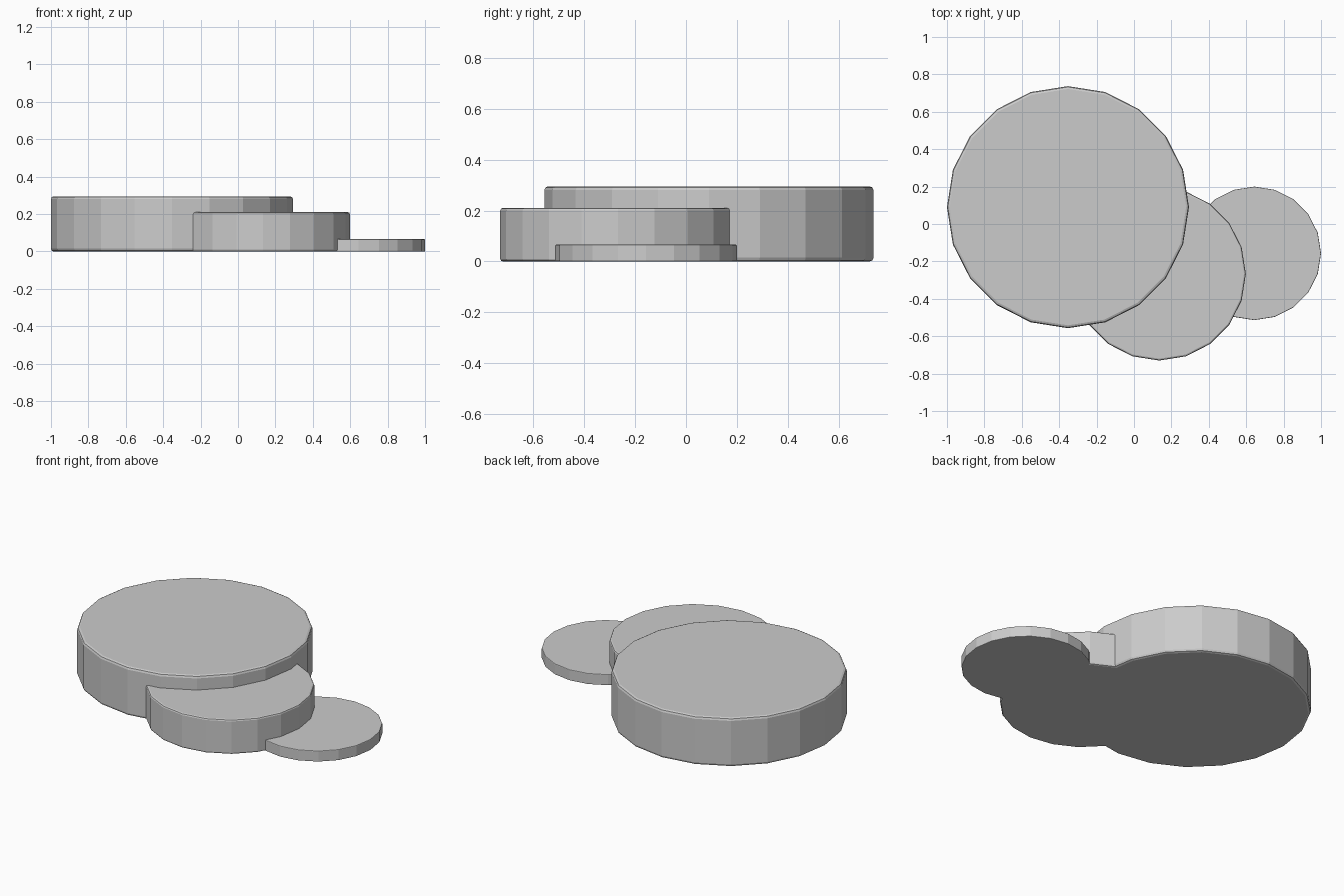
import bpy
import math

if "Cube" in bpy.data.objects:
    bpy.data.objects.remove(bpy.data.objects["Cube"])


def disc(name, x, y, radius, height, bevel):
    # 20-sided puck standing on the ground, with softened rims
    bpy.ops.mesh.primitive_cylinder_add(vertices=20, radius=radius, depth=height,
                                        location=(x, y, height / 2))
    ob = bpy.context.object
    ob.name = name
    mod = ob.modifiers.new("rim_bevel", 'BEVEL')
    mod.width = bevel
    mod.segments = 2
    mod.limit_method = 'ANGLE'
    mod.angle_limit = math.radians(40)
    return ob


# Three overlapping stepping discs, tallest to lowest
disc("large_disc", -0.353, 0.09, 0.647, 0.295, 0.015)
disc("middle_disc", 0.135, -0.267, 0.463, 0.21, 0.01)
disc("small_disc", 0.643, -0.157, 0.357, 0.066, 0.004)
